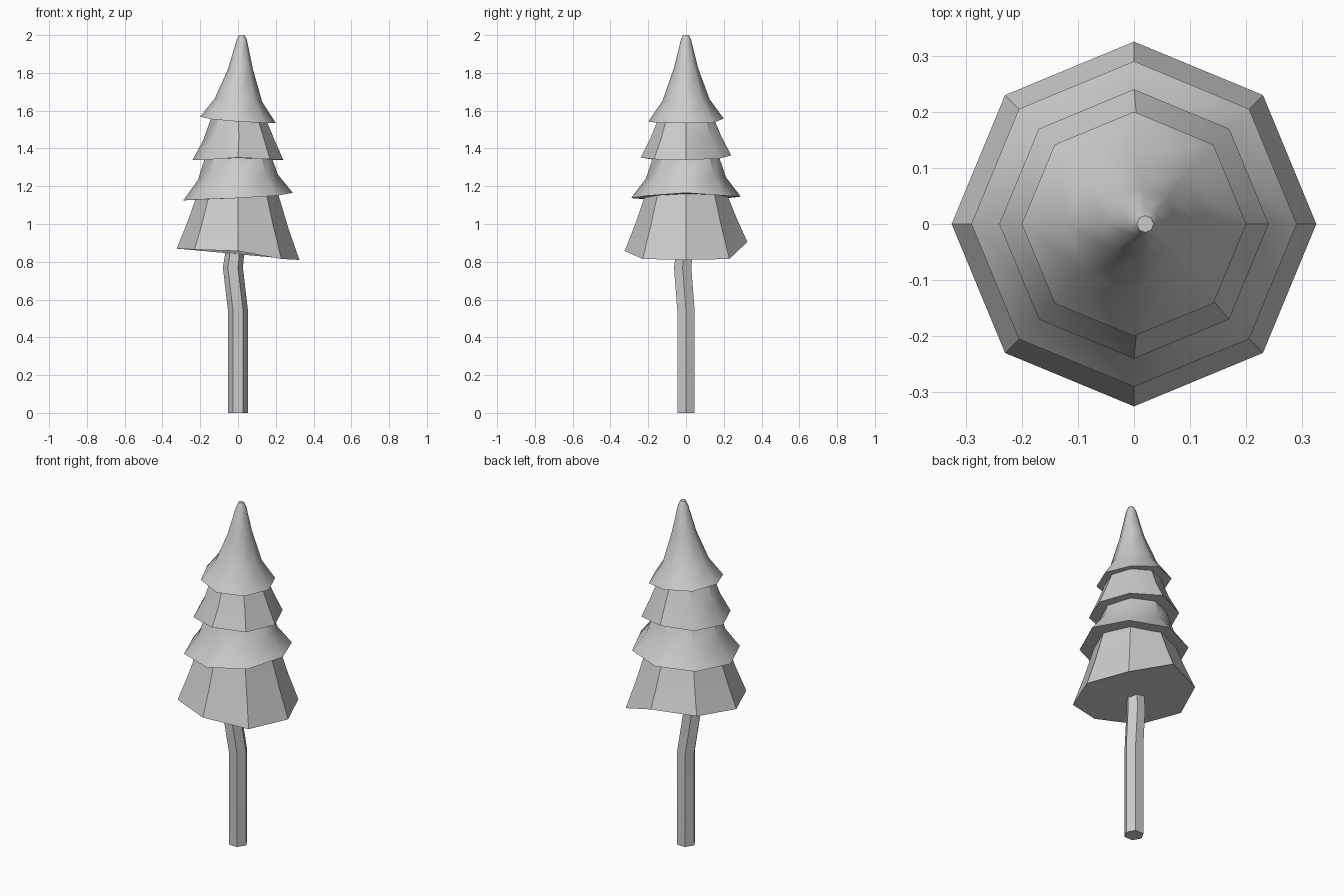
import bpy, math

if "Cube" in bpy.data.objects:
    bpy.data.objects.remove(bpy.data.objects["Cube"])


def loft(name, rings, smooth_angle):
    """Skin a list of equal-length vertex rings and cap both ends."""
    n = len(rings[0])
    verts = [v for ring in rings for v in ring]
    faces = [tuple(reversed(range(n)))]
    for r in range(len(rings) - 1):
        a, b = r * n, (r + 1) * n
        for i in range(n):
            j = (i + 1) % n
            faces.append((a + i, a + j, b + j, b + i))
    faces.append(tuple(range(len(verts) - n, len(verts))))
    mesh = bpy.data.meshes.new(name)
    mesh.from_pydata(verts, [], faces)
    ob = bpy.data.objects.new(name, mesh)
    bpy.context.collection.objects.link(ob)
    bpy.ops.object.select_all(action='DESELECT')
    ob.select_set(True)
    bpy.context.view_layer.objects.active = ob
    bpy.ops.object.shade_smooth_by_angle(angle=math.radians(smooth_angle))
    return ob


def ring(n, radius, heights, cx=0.0, cy=0.0):
    step = math.tau / n
    return [(cx + radius * math.cos(i * step), cy + radius * math.sin(i * step), heights[i])
            for i in range(n)]


def branch_tier(name, rim_radius, rim, upper, smooth_angle):
    """Octagonal skirt: uneven rim, then (radius, z, centre x, tilt share) rings."""
    mean = sum(rim) / 8
    rings = [ring(8, rim_radius, rim)]
    for radius, z, cx, tilt in upper:
        rings.append(ring(8, radius, [z + (h - mean) * tilt for h in rim], cx))
    loft(name, rings, smooth_angle)


# Bent hexagonal trunk
trunk = [(0, 0, 0.0), (0, 0, 0.54), (-0.027, -0.018, 0.77), (-0.008, 0, 0.92)]
loft("trunk", [ring(6, 0.053 if z < 0.9 else 0.048, [z] * 6, x, y) for x, y, z in trunk], 30)

# Foliage skirts, bottom to top
branch_tier("bottom_branches", 0.325,
            [.81, .815, .905, .89, .87, .865, .857, .815],
            [(0.268, 1.0, 0, 0.6), (0.2, 1.2, 0, 0)], 35)
branch_tier("lower_branches", 0.29,
            [1.165, 1.15, 1.145, 1.135, 1.125, 1.13, 1.137, 1.15],
            [(0.212, 1.245, 0, 0.7), (0.16, 1.4, 0, 0)], 42)
branch_tier("upper_branches", 0.24,
            [1.34, 1.345, 1.363, 1.35, 1.34, 1.34, 1.352, 1.343],
            [(0.188, 1.45, 0.005, 0.7), (0.13, 1.6, 0, 0)], 40)
branch_tier("top_branches", 0.2,
            [1.535, 1.535, 1.558, 1.563, 1.568, 1.555, 1.542, 1.535],
            [(0.125, 1.655, 0.003, 0.6), (0.066, 1.82, 0.013, 0),
             (0.027, 1.975, 0.02, 0), (0.015, 2.0, 0.02, 0)], 44)
